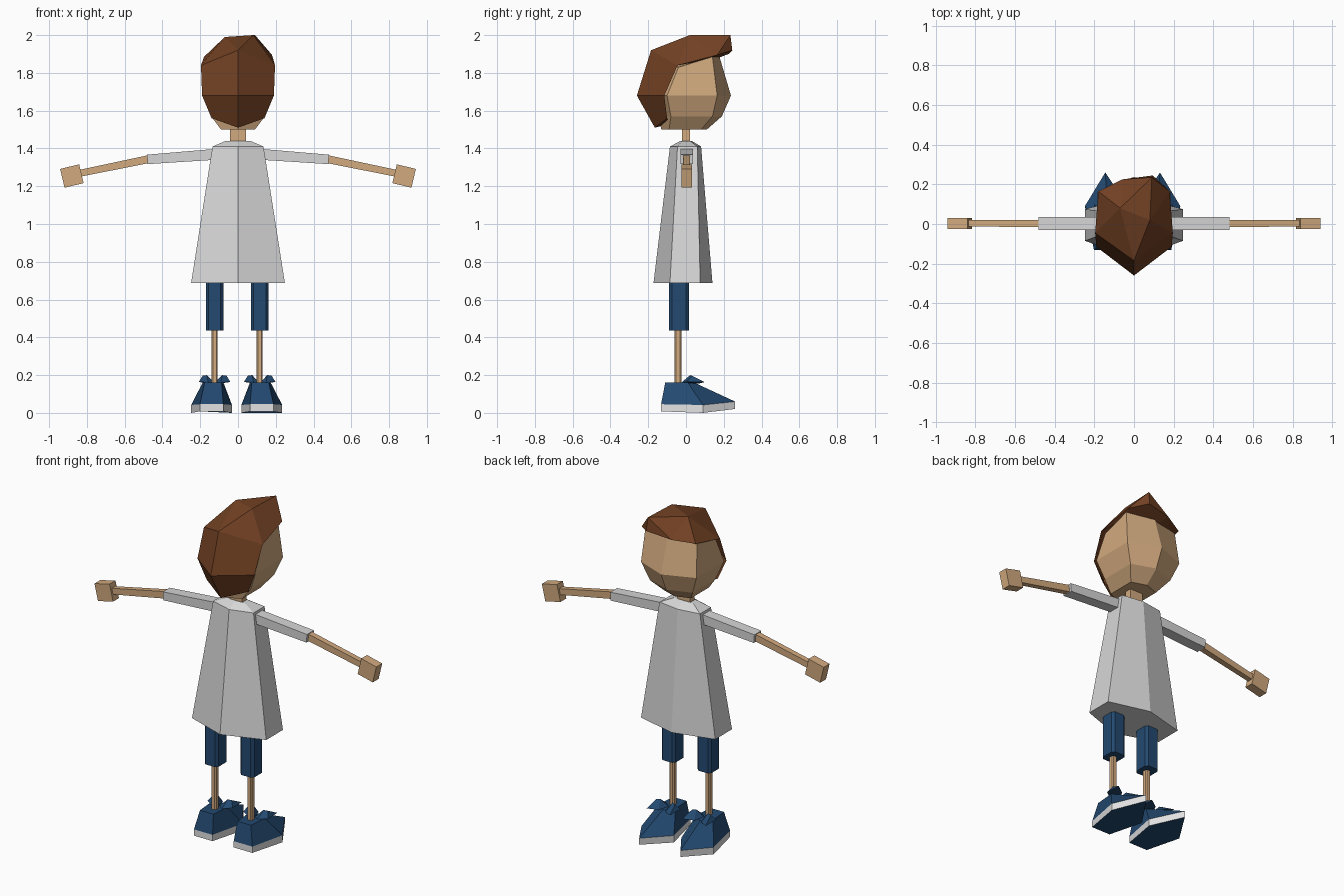
import bpy, bmesh, math
from mathutils import Vector

if "Cube" in bpy.data.objects:
    bpy.data.objects.remove(bpy.data.objects["Cube"])


def material(name, r, g, b):
    m = bpy.data.materials.new(name)
    m.diffuse_color = (r, g, b, 1)
    m.use_nodes = True
    m.node_tree.nodes["Principled BSDF"].inputs["Base Color"].default_value = m.diffuse_color
    return m


SKIN = material("skin", 0.64, 0.40, 0.21)
HAIR = material("brown hair", 0.17, 0.053, 0.017)
CLOTH = material("light grey cloth", 0.67, 0.67, 0.67)
RUBBER = material("white rubber", 0.76, 0.76, 0.76)
NAVY = material("navy blue", 0.017, 0.068, 0.165)


def build(name, verts, faces, *mats, fix=True):
    bm = bmesh.new()
    vs = [bm.verts.new(v) for v in verts]
    for f in faces:
        bm.faces.new([vs[i] for i in f])
    if fix:
        bmesh.ops.recalc_face_normals(bm, faces=bm.faces)
    me = bpy.data.meshes.new(name)
    bm.to_mesh(me)
    bm.free()
    for m in mats:
        me.materials.append(m)
    ob = bpy.data.objects.new(name, me)
    bpy.context.collection.objects.link(ob)
    return ob


def loft(name, rings, *mats):
    """Closed solid through rings of equal length."""
    n = len(rings[0])
    verts = [p for r in rings for p in r]
    faces = [tuple(range(n)), tuple(range(len(verts) - n, len(verts)))]
    for k in range(len(rings) - 1):
        for i in range(n):
            j = (i + 1) % n
            faces.append((k * n + i, k * n + j, (k + 1) * n + j, (k + 1) * n + i))
    return build(name, verts, faces, *mats)


def hexring(x, y_tip, y_side, y_side_back, y_back, z, dz_front=0, dz_side=0):
    """Six points with corners on the centre line, front and back."""
    return [(0, y_tip, z + dz_front), (x, y_side, z + dz_side), (x, y_side_back, z),
            (0, y_back, z), (-x, y_side_back, z), (-x, y_side, z + dz_side)]


def beam(name, a, b, ha, hb, mat):
    """Square bar from a to b; ha and hb are (half y, half height)."""
    a, b = Vector(a), Vector(b)
    d = (b - a).normalized()
    up = Vector((-d.z, 0, d.x))
    if up.z < 0:
        up = -up
    side = Vector((0, 1, 0))
    rings = [[p + side * (sy * h[0]) + up * (sz * h[1])
              for sy, sz in ((-1, -1), (1, -1), (1, 1), (-1, 1))]
             for p, h in ((a, ha), (b, hb))]
    return loft(name, rings, mat)


# Flared shirt with shoulder cap
loft("shirt", [hexring(0.248, 0.14, 0.075, -0.085, -0.172, 0.688),
               hexring(0.135, 0.08, 0.06, -0.045, -0.085, 1.41),
               hexring(0.065, 0.03, 0.022, -0.022, -0.03, 1.44)], CLOTH)

# Neck and head
beam("neck", (-0.043, 0, 1.48), (0.043, 0, 1.48), (0.021, 0.06), (0.021, 0.06), SKIN)
loft("head", [hexring(0.09, 0.11, 0.08, -0.09, -0.13, 1.50),
              hexring(0.142, 0.19, 0.14, -0.08, -0.15, 1.57),
              hexring(0.185, 0.238, 0.165, -0.10, -0.20, 1.68),
              hexring(0.172, 0.17, 0.14, -0.04, -0.13, 1.83, 0.08, 0.055)], SKIN)

# Faceted swept hair
H = {
    "a": (0, -0.165, 1.51), "aR": (0.14, -0.10, 1.56), "aL": (-0.14, -0.10, 1.56),
    "b": (0, -0.26, 1.68), "bR": (0.19, -0.115, 1.68), "bL": (-0.19, -0.115, 1.68),
    "c": (0, -0.185, 1.92), "cR": (0.196, -0.045, 1.84), "cL": (-0.196, -0.045, 1.84),
    "t": (0.08, 0.02, 2.0), "tL": (-0.07, 0.08, 1.99),
    "eR": (0.18, 0.165, 1.895), "eL": (-0.18, 0.165, 1.885),
    "tip": (0.09, 0.235, 2.0), "lip": (0.095, 0.245, 1.92), "lipL": (-0.06, 0.225, 1.90),
    "iR": (0.15, 0.10, 1.865), "iL": (-0.15, 0.10, 1.865), "i": (0, 0.12, 1.86),
    "n": (0, -0.09, 1.53),
}
HF = ["a aR bR b", "a b bL aL", "b bR cR c", "b c cL bL",
      "c cR t", "cR eR t", "eR tip t", "eR lip tip", "c t tL", "c tL cL", "cL tL eL",
      "t tip tL", "tL tip lipL", "tL lipL eL", "tip lip lipL",
      "eR iR lip", "lip iR i", "lip i lipL", "lipL i iL", "lipL iL eL",
      "cR iR eR", "cL eL iL", "a n aR", "a aL n"]
keys = list(H)
build("hair", list(H.values()),
      [[keys.index(k) for k in f.split()] for f in HF], HAIR, fix=False)

# Arms: sleeve, forearm, hand
for s, side in ((-1, "left"), (1, "right")):
    beam(side + "_sleeve", (s * 0.09, 0.003, 1.371), (s * 0.48, 0.003, 1.342),
         (0.033, 0.029), (0.033, 0.025), CLOTH)
    beam(side + "_forearm", (s * 0.46, 0.003, 1.346), (s * 0.85, 0.003, 1.266),
         (0.018, 0.021), (0.016, 0.018), SKIN)
    beam(side + "_hand", (s * 0.829, 0.003, 1.266), (s * 0.93, 0.003, 1.242),
         (0.028, 0.051), (0.028, 0.051), SKIN)


def column(name, cx, cy, hx, hy, z0, z1, cut, mat):
    """Upright bar with chamfered corners."""
    pts = [(-1, -cut), (-cut, -1), (cut, -1), (1, -cut),
           (1, cut), (cut, 1), (-cut, 1), (-1, cut)]
    return loft(name, [[(cx + hx * u, cy + hy * v, z) for u, v in pts]
                       for z in (z0, z1)], mat)


# Legs: trouser leg, shin, shoe
for cx, fx, side in ((-0.124, -0.14, "left"), (0.115, 0.126, "right")):
    s = -1 if cx < 0 else 1
    column(side + "_trouser_leg", cx, -0.037, 0.046, 0.052, 0.435, 0.72, 0.7, NAVY)
    column(side + "_shin", cx, -0.042, 0.016, 0.018, 0.14, 0.45, 0.6, SKIN)

    # Sole: pointed outline, pale rim, dark underside
    plan = [(-0.062, -0.132), (0.062, -0.132), (0.108, 0.09), (0.005, 0.26), (-0.108, 0.09)]
    low = [0.012, 0.012, 0.004, 0.025, 0.004]
    low = [z - 0.004 for z in low]
    high = [0.046, 0.046, 0.042, 0.060, 0.042]
    bottom = [(fx + s * x, y, z) for (x, y), z in zip(plan, low)]
    top = [(fx + s * x, y, z) for (x, y), z in zip(plan, high)]
    sole = loft(side + "_sole", [bottom, top], RUBBER, NAVY)
    for p in sole.data.polygons:
        p.material_index = 1 if abs(p.normal.z) > 0.7 else 0

    # Shoe upper
    ankle = [(-0.045, -0.11), (0.045, -0.11), (0.055, 0.01), (0.0, 0.055), (-0.055, 0.01)]
    loft(side + "_shoe_upper",
         [top, [(fx + s * x - s * 0.008, y, 0.160 if y < 0.05 else 0.155) for x, y in ankle]], NAVY)

    # Lace bow: two folded loops
    for t in (-1, 1):
        bx = cx + t * 0.048
        base = [(cx, 0.0, 0.158), (bx - t * 0.015, -0.025, 0.160), (bx + t * 0.035, 0.005, 0.165),
                (bx + t * 0.03, 0.10, 0.163), (bx - t * 0.025, 0.065, 0.155)]
        verts = base + [(bx - t * 0.008, 0.022, 0.20), (bx + t * 0.015, 0.03, 0.197)]
        faces = [(0, 1, 5), (1, 2, 6, 5), (2, 3, 6), (3, 4, 5, 6), (4, 0, 5), (4, 3, 2, 1, 0)]
        build(side + ("_lace_inner" if t * s < 0 else "_lace_outer"), verts, faces, NAVY)
